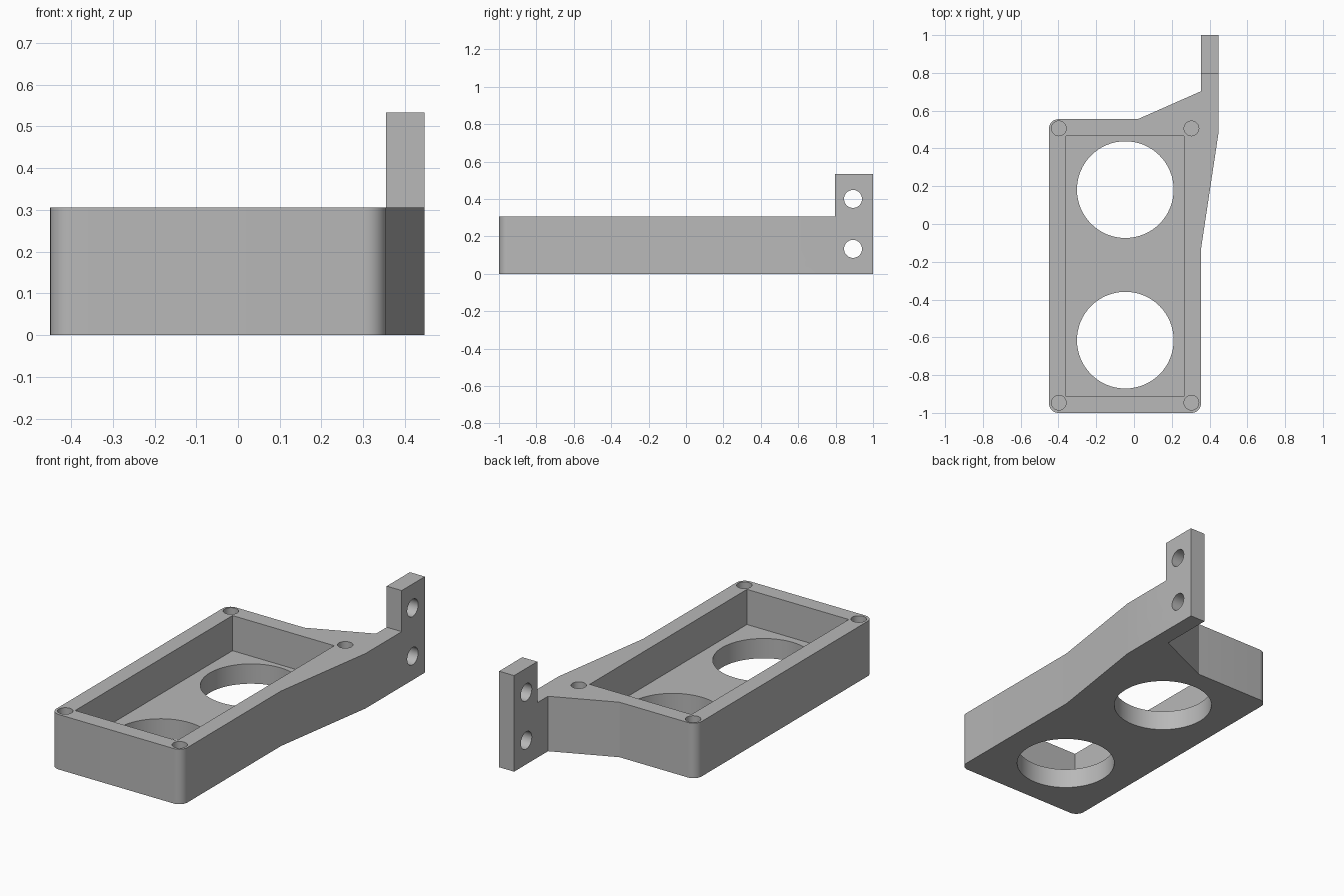
import bpy, bmesh
from math import pi, cos, sin, radians
from mathutils import Matrix, Vector

if "Cube" in bpy.data.objects:
    bpy.data.objects.remove(bpy.data.objects["Cube"])

DECK, TOP, FLOOR = 0.305, 0.533, 0.11

grey = bpy.data.materials.new("plain grey")
grey.use_nodes = True
grey.diffuse_color = (0.48, 0.48, 0.48, 1)
grey.node_tree.nodes["Principled BSDF"].inputs["Base Color"].default_value = (0.48, 0.48, 0.48, 1)


def add_object(name, bm):
    bmesh.ops.recalc_face_normals(bm, faces=bm.faces)
    mesh = bpy.data.meshes.new(name)
    bm.to_mesh(mesh)
    bm.free()
    mesh.materials.append(grey)
    obj = bpy.data.objects.new(name, mesh)
    bpy.context.collection.objects.link(obj)
    return obj


def prism(name, outline, z0, z1):
    bm = bmesh.new()
    face = bm.faces.new([bm.verts.new((x, y, z0)) for x, y in outline])
    ext = bmesh.ops.extrude_face_region(bm, geom=[face])
    verts = [v for v in ext["geom"] if isinstance(v, bmesh.types.BMVert)]
    bmesh.ops.translate(bm, vec=(0, 0, z1 - z0), verts=verts)
    return add_object(name, bm)


def box(name, x0, x1, y0, y1, z0, z1):
    return prism(name, [(x0, y0), (x1, y0), (x1, y1), (x0, y1)], z0, z1)


def bore(name, centre, radius, length, axis="Z", sides=48):
    rot = Matrix.Rotation(pi / 2, 4, "Y") if axis == "X" else Matrix()
    bm = bmesh.new()
    bmesh.ops.create_cone(bm, cap_ends=True, segments=sides, radius1=radius,
                          radius2=radius, depth=length,
                          matrix=Matrix.Translation(Vector(centre)) @ rot)
    return add_object(name, bm)


def corner(cx, cy, start, radius=0.05, steps=8):
    angles = [radians(start + 90 * i / steps) for i in range(steps + 1)]
    return [(cx + radius * cos(a), cy + radius * sin(a)) for a in angles]


# Tray and mounting arm share one outline, with three rounded tray corners
outline = (corner(-0.4, -0.95, 180) + corner(0.305, -0.95, 270)
           + [(0.355, -0.13), (0.447, 0.48), (0.447, 1), (0.355, 1), (0.355, 0.703), (0.02, 0.555)]
           + corner(-0.4, 0.505, 90))
bracket = prism("sensor_bracket", outline, 0, TOP)

# Clear everything above the deck except the upright tab, then the pocket
cutters = [box("deck_cutter", -1, 1, -2, 0.797, DECK, 1),
           box("pocket_cutter", -0.36, 0.265, -0.913, 0.466, FLOOR, 0.4)]

# Two large floor openings
for y in (0.182, -0.615):
    cutters.append(bore("opening_cutter", (-0.046, y, 0), 0.256, 0.5, sides=64))

# Blind screw holes in the tray corners
for x in (-0.398, 0.304):
    for y in (-0.946, 0.506):
        cutters.append(bore("screw_cutter", (x, y, DECK), 0.039, 0.36, sides=32))

# Cross holes through the tab
for z in (0.133, 0.4):
    cutters.append(bore("tab_hole_cutter", (0.4, 0.893, z), 0.048, 0.4, "X"))

for cutter in cutters:
    cutter.hide_render = True
    mod = bracket.modifiers.new(cutter.name, "BOOLEAN")
    mod.operation = "DIFFERENCE"
    mod.solver = "EXACT"
    mod.object = cutter

# Bake the cuts and discard the cutters
graph = bpy.context.evaluated_depsgraph_get()
baked = bpy.data.meshes.new_from_object(bracket.evaluated_get(graph))
bracket.modifiers.clear()
bracket.data = baked
for cutter in cutters:
    bpy.data.objects.remove(cutter)

# Smooth the rounded corners and bores, keep hard edges crisp
bpy.ops.object.select_all(action="DESELECT")
bracket.select_set(True)
bpy.context.view_layer.objects.active = bracket
bpy.ops.object.shade_smooth_by_angle(angle=radians(14))
